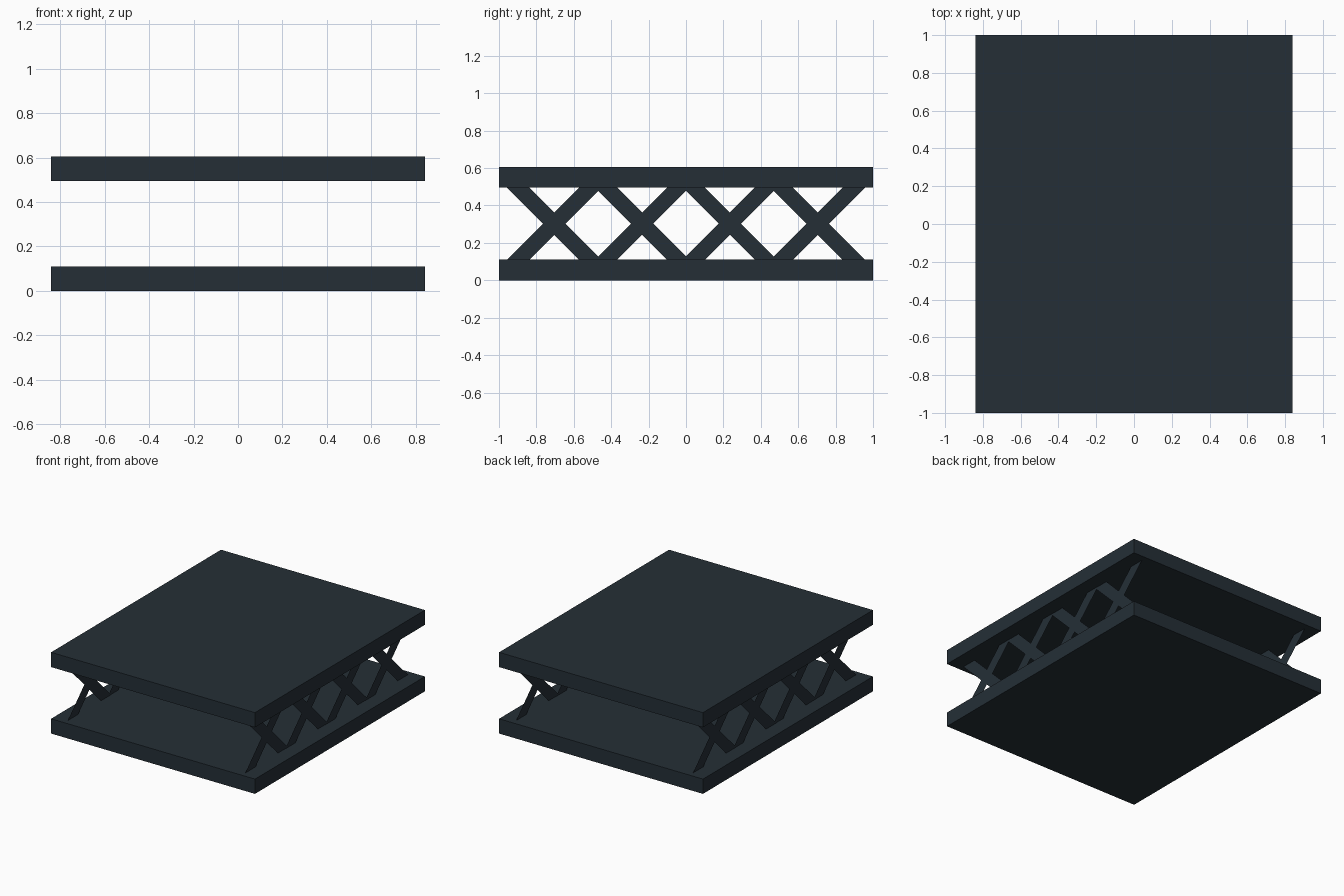
import bpy, bmesh, math

if "Cube" in bpy.data.objects:
    bpy.data.objects.remove(bpy.data.objects["Cube"])

mat = bpy.data.materials.new("dark slate")
mat.diffuse_color = (0.018, 0.028, 0.037, 1)
mat.use_nodes = True
mat.node_tree.nodes["Principled BSDF"].inputs["Base Color"].default_value = mat.diffuse_color

def add_object(name, bm):
    me = bpy.data.meshes.new(name)
    bm.to_mesh(me)
    bm.free()
    me.materials.append(mat)
    ob = bpy.data.objects.new(name, me)
    bpy.context.collection.objects.link(ob)

# top and bottom slabs
def slab(name, z0, z1):
    bm = bmesh.new()
    bmesh.ops.create_cube(bm, size=1)
    bmesh.ops.scale(bm, vec=(1.68, 2, z1 - z0), verts=bm.verts)
    bmesh.ops.translate(bm, vec=(0, 0, (z0 + z1) / 2), verts=bm.verts)
    add_object(name, bm)

slab("bottom_slab", 0, 0.11)
slab("top_slab", 0.495, 0.605)

# paper-thin diagonal strips, crossed in four bays on each side
Z0, Z1, HALF = 0.11, 0.495, 0.06
RUN = (Z1 - Z0) / 2
for side, label in ((1, "right"), (-1, "left")):
    bm = bmesh.new()
    for i in range(4):
        yc = (i - 1.5) * 0.47
        for lean in (1, -1):
            x = side * (0.73 + 0.001 * lean)
            pts = [(yc - lean * RUN - HALF, Z0), (yc - lean * RUN + HALF, Z0),
                   (yc + lean * RUN + HALF, Z1), (yc + lean * RUN - HALF, Z1)]
            if side < 0:
                pts.reverse()
            bm.faces.new([bm.verts.new((x, y, z)) for y, z in pts])
    add_object(label + "_cross_braces", bm)
